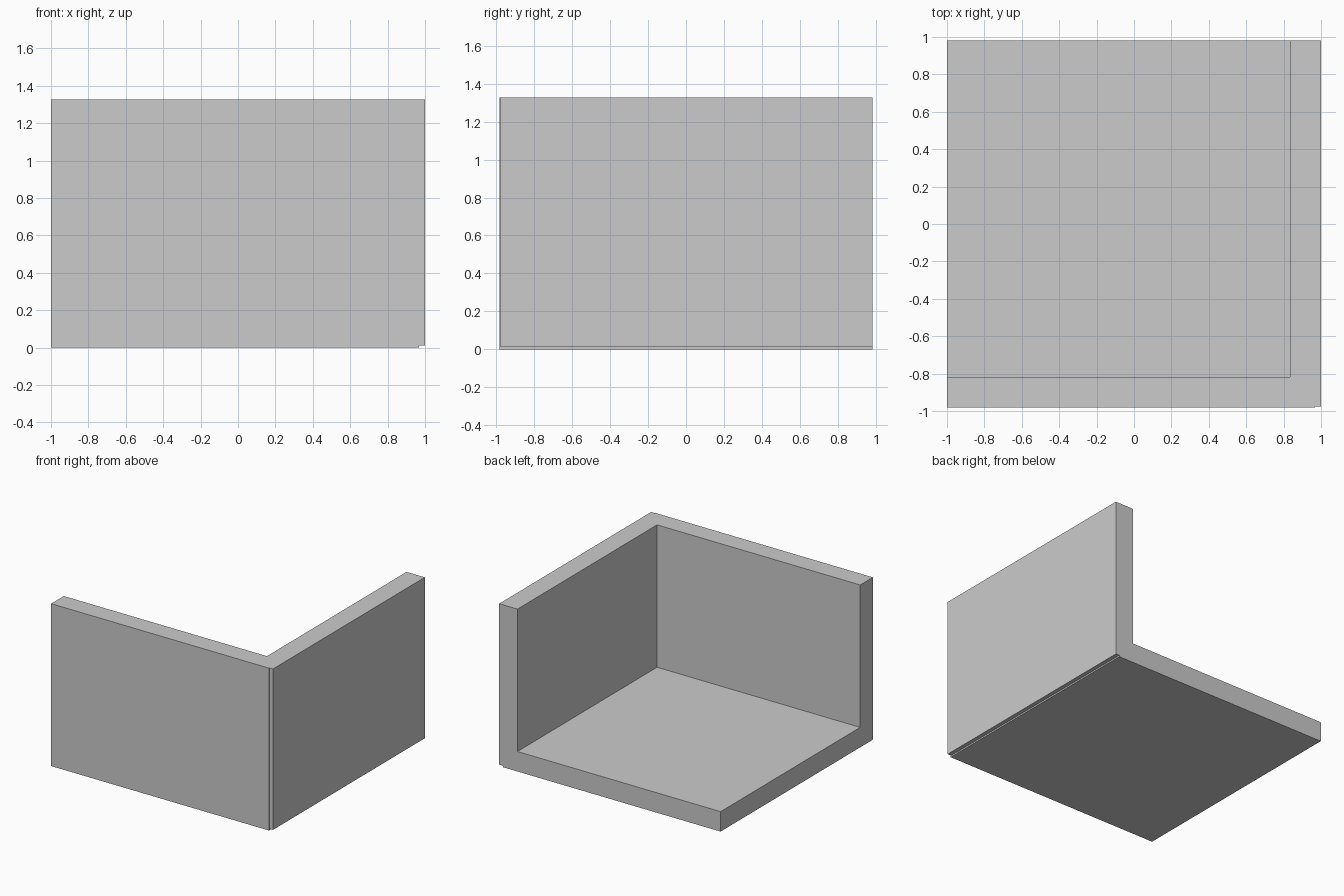
import bpy
from mathutils import Vector

if "Cube" in bpy.data.objects:
    bpy.data.objects.remove(bpy.data.objects["Cube"])


def box(name, lo, hi):
    lo, hi = Vector(lo), Vector(hi)
    bpy.ops.mesh.primitive_cube_add(size=1, location=(lo + hi) / 2)
    ob = bpy.context.object
    ob.name = name
    ob.scale = hi - lo
    bpy.ops.object.transform_apply(location=True, scale=True)
    return ob


TOP, HALF_Y = 1.326, 0.982

# Floor slab, with two walls that meet at the front right corner
floor = box("corner_room", (-1, -HALF_Y, 0), (0.967, HALF_Y, 0.163))
front_wall = box("front_wall", (-1, -HALF_Y, 0), (0.967, -0.819, TOP))
right_wall = box("right_wall", (0.835, -0.977, 0.012), (1, HALF_Y, TOP))

# Fuse everything into one solid
bpy.context.view_layer.objects.active = floor
for wall in (front_wall, right_wall):
    mod = floor.modifiers.new("join", 'BOOLEAN')
    mod.operation = 'UNION'
    mod.solver = 'EXACT'
    mod.object = wall
    bpy.ops.object.modifier_apply(modifier=mod.name)
    bpy.data.objects.remove(wall)
